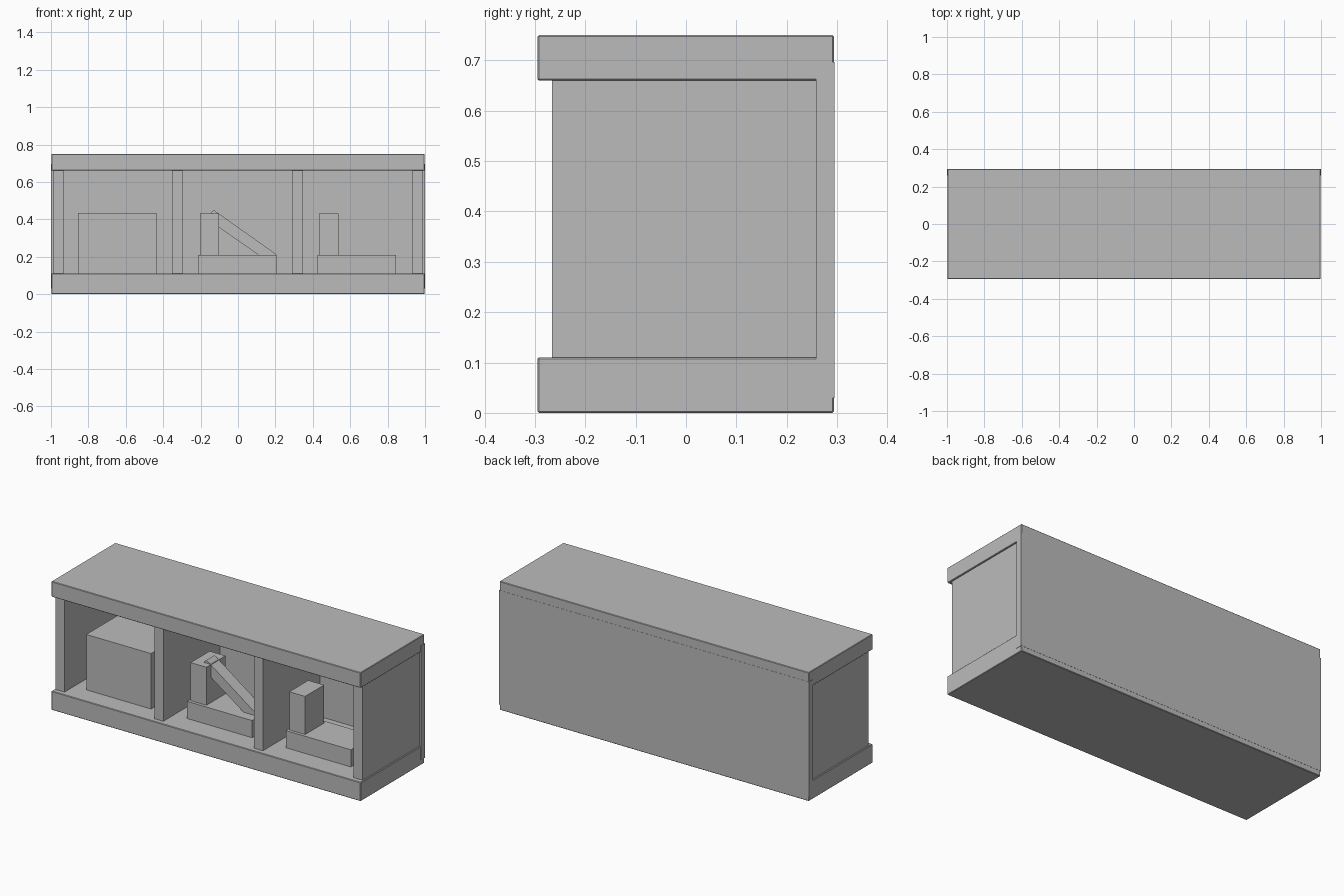
import bpy
import bmesh

cube = bpy.data.objects.get("Cube")
if cube:
    bpy.data.objects.remove(cube, do_unlink=True)

grey = bpy.data.materials.new("plain grey")
grey.use_nodes = True
colour = (0.5, 0.5, 0.5, 1)
grey.diffuse_color = colour
grey.node_tree.nodes["Principled BSDF"].inputs["Base Color"].default_value = colour


def prism(name, profile, y0, y1, bevel=0):
    """Extrude an x-z outline from y0 to y1."""
    bm = bmesh.new()
    face = bm.faces.new([bm.verts.new((x, y0, z)) for x, z in profile])
    ext = bmesh.ops.extrude_face_region(bm, geom=[face])
    verts = [v for v in ext["geom"] if isinstance(v, bmesh.types.BMVert)]
    bmesh.ops.translate(bm, verts=verts, vec=(0, y1 - y0, 0))
    bmesh.ops.recalc_face_normals(bm, faces=bm.faces)
    mesh = bpy.data.meshes.new(name)
    bm.to_mesh(mesh)
    bm.free()
    mesh.materials.append(grey)
    obj = bpy.data.objects.new(name, mesh)
    bpy.context.collection.objects.link(obj)
    if bevel:
        mod = obj.modifiers.new("soft edges", 'BEVEL')
        mod.width = bevel
        mod.segments = 1
    return obj


def box(name, x0, x1, y0, y1, z0, z1, bevel=0):
    return prism(name, [(x0, z0), (x1, z0), (x1, z1), (x0, z1)], y0, y1, bevel)


# Cabinet slabs and back panel
box("top_slab", -0.998, 0.998, -0.295, 0.294, 0.66, 0.75, 0.003)
box("base_slab", -0.998, 0.998, -0.295, 0.294, 0, 0.11, 0.003)
box("back_panel", -1, 1, 0.258, 0.295, 0.03, 0.697)

# Upright partitions
for name, x0, x1 in (("right_side", -0.99, -0.933), ("right_divider", -0.353, -0.296),
                     ("left_divider", 0.29, 0.347), ("left_side", 0.933, 0.99)):
    box(name, x0, x1, -0.266, 0.258, 0.105, 0.665)

# Large block in the right bay
box("large_block", -0.855, -0.437, -0.177, 0.2, 0.11, 0.433)

# Stepped blocks in the other two bays
for name, x in (("middle", -0.213), ("left", 0.424)):
    box(name + "_plinth", x, x + 0.42, -0.165, 0.05, 0.105, 0.21)
    box(name + "_post", x + 0.01, x + 0.112, -0.147, 0.028, 0.2, 0.432)

# Sloping bar leaning on the middle post
prism("sloping_bar", [(-0.17, 0.405), (0.13, 0.195), (0.206, 0.195), (0.206, 0.212), (-0.13, 0.45)],
      -0.105, -0.03)
